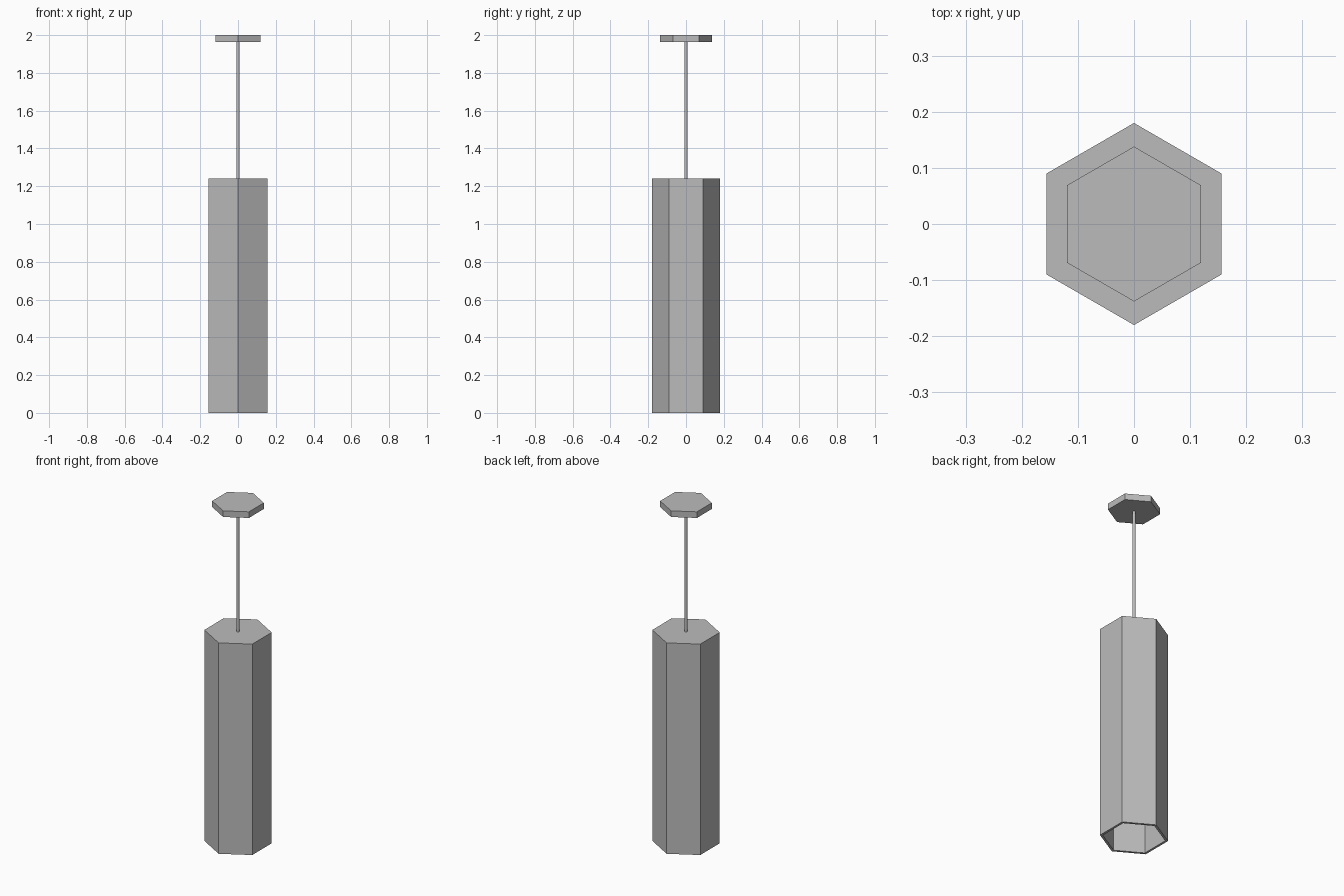
import bpy, bmesh
from math import sin, cos, pi

cube = bpy.data.objects.get("Cube")
if cube:
    bpy.data.objects.remove(cube, do_unlink=True)

grey = bpy.data.materials.new("matte grey")
grey.use_nodes = True
colour = (0.5, 0.5, 0.5, 1)
grey.diffuse_color = colour
grey.node_tree.nodes["Principled BSDF"].inputs["Base Color"].default_value = colour


def loft(name, rings, sides=6, smooth=False):
    """Join (radius, height) rings into a closed solid with a corner on the y axis."""
    bm = bmesh.new()
    loops = []
    for radius, z in rings:
        angles = [2 * pi * i / sides for i in range(sides)]
        loops.append([bm.verts.new((radius * sin(a), radius * cos(a), z)) for a in angles])
    for low, high in zip(loops, loops[1:]):
        for i in range(sides):
            j = (i + 1) % sides
            bm.faces.new((low[i], low[j], high[j], high[i]))
    bm.faces.new(loops[0])
    bm.faces.new(loops[-1])
    bmesh.ops.recalc_face_normals(bm, faces=bm.faces)
    for face in bm.faces:
        face.smooth = smooth and len(face.verts) == 4
    mesh = bpy.data.meshes.new(name)
    bm.to_mesh(mesh)
    bm.free()
    mesh.materials.append(grey)
    obj = bpy.data.objects.new(name, mesh)
    bpy.context.collection.objects.link(obj)
    return obj


# Hollow shade: inner ceiling, inner rim, outer rim, closed top
loft("shade", [(0.165, 1.225), (0.165, 0), (0.18, 0), (0.18, 1.24)])

# Ceiling plate
loft("ceiling_plate", [(0.138, 1.964), (0.138, 2)])

# Thin hanging rod
loft("hanging_rod", [(0.009, 1.235), (0.009, 1.968)], sides=16, smooth=True)
